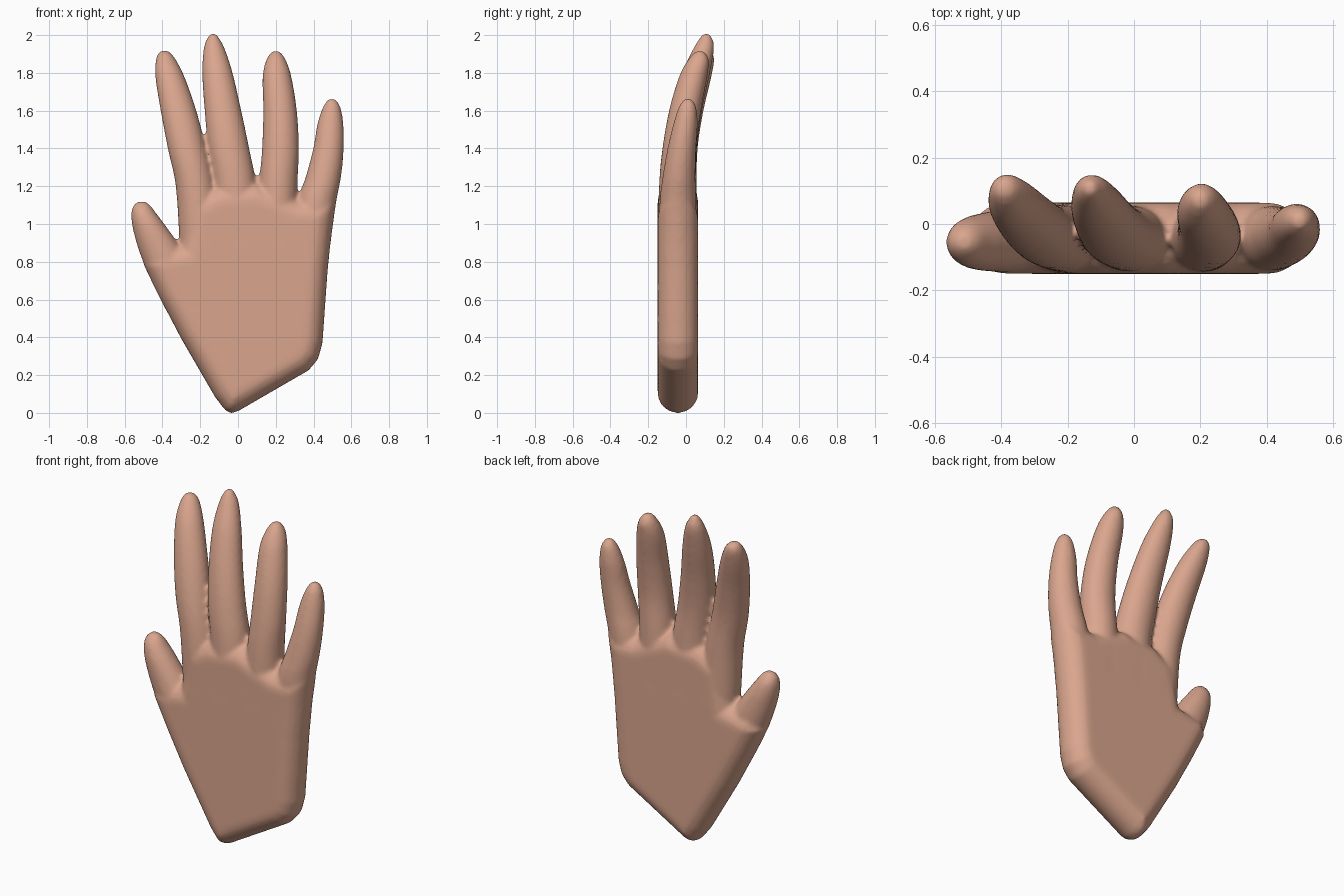
import bpy, bmesh, math
from mathutils import Vector

skin = bpy.data.materials.new("skin")
skin.diffuse_color = (0.70, 0.38, 0.27, 1)
SIDES = 24


def loft(bm, rings):
    """Skin a list of closed rings and cap both ends."""
    loops = [[bm.verts.new(p) for p in ring] for ring in rings]
    n = len(loops[0])
    for a, b in zip(loops, loops[1:]):
        for i in range(n):
            j = (i + 1) % n
            bm.faces.new((a[i], a[j], b[j], b[i]))
    bm.faces.new(loops[0])
    bm.faces.new(loops[-1])


def finger(bm, rows, steps=6):
    """Rows of (height, left x, right x, centre y, half depth), smoothly joined."""
    pts = [Vector(r) for r in rows]
    pts = [2 * pts[0] - pts[1]] + pts + [pts[-1]]
    path = []
    for p0, p1, p2, p3 in zip(pts, pts[1:], pts[2:], pts[3:]):
        for s in range(steps):
            t = s / steps
            path.append(0.5 * (2 * p1 + (p2 - p0) * t
                               + (2 * p0 - 5 * p1 + 4 * p2 - p3) * t * t
                               + (3 * p1 - p0 - 3 * p2 + p3) * t ** 3))
    path.append(pts[-1])
    rings = []
    for z, xl, xr, yc, ry in path:
        ring = []
        for i in range(SIDES):
            a = 2 * math.pi * i / SIDES
            ring.append(((xl + xr) / 2 + (xr - xl) / 2 * math.cos(a),
                         yc + ry * math.sin(a), z))
        rings.append(ring)
    loft(bm, rings)


def inset(outline, d):
    """Move a counter-clockwise outline inwards with mitred corners."""
    out = []
    for i, p in enumerate(outline):
        a = (p - outline[i - 1]).normalized()
        b = (outline[(i + 1) % len(outline)] - p).normalized()
        na, nb = Vector((-a.y, a.x)), Vector((-b.y, b.x))
        out.append(p + (na + nb) * d / (1 + na.dot(nb)))
    return out


bm = bmesh.new()

# Palm: flat front and back with a fully rounded rim
outline = [Vector(p) for p in (
    (-0.065, 0.01), (-0.035, -0.002), (0.0, 0.008), (0.375, 0.225), (0.425, 0.285),
    (0.448, 0.37), (0.475, 0.75), (0.495, 0.95), (0.52, 1.12), (0.32, 1.13),
    (0.10, 1.22), (-0.12, 1.20), (-0.27, 1.12), (-0.31, 0.89), (-0.46, 0.86),
    (-0.498, 0.78), (-0.41, 0.60), (-0.30, 0.39), (-0.12, 0.08))]
rings = []
for k in range(13):
    a = math.pi * (k / 12 - 0.5)
    ring = inset(outline, 0.10 * (1 - math.cos(a)))
    rings.append([(p.x, -0.043 + 0.107 * math.sin(a), p.y) for p in ring])
loft(bm, rings)

# Thumb
finger(bm, [(0.55, -0.385, -0.12, -0.045, 0.10), (0.70, -0.46, -0.20, -0.048, 0.10),
            (0.85, -0.522, -0.285, -0.052, 0.093), (0.98, -0.558, -0.375, -0.055, 0.083),
            (1.06, -0.565, -0.435, -0.055, 0.065), (1.10, -0.552, -0.465, -0.055, 0.04),
            (1.118, -0.53, -0.49, -0.055, 0.02)])
# Index finger
finger(bm, [(0.90, -0.31, -0.07, -0.043, 0.105), (1.20, -0.33, -0.122, -0.042, 0.10),
            (1.40, -0.372, -0.168, -0.03, 0.092), (1.60, -0.41, -0.22, 0.008, 0.085),
            (1.78, -0.438, -0.283, 0.06, 0.075), (1.88, -0.433, -0.335, 0.098, 0.052),
            (1.918, -0.41, -0.37, 0.105, 0.02)])
# Middle finger
finger(bm, [(0.90, -0.12, 0.12, -0.043, 0.105), (1.20, -0.13, 0.098, -0.043, 0.10),
            (1.40, -0.158, 0.06, -0.033, 0.092), (1.60, -0.177, 0.018, 0.0, 0.085),
            (1.80, -0.19, -0.028, 0.052, 0.075), (1.94, -0.18, -0.075, 0.097, 0.052),
            (2.006, -0.15, -0.115, 0.107, 0.02)])
# Ring finger
finger(bm, [(0.90, 0.09, 0.31, -0.043, 0.105), (1.20, 0.11, 0.315, -0.043, 0.10),
            (1.40, 0.127, 0.323, -0.035, 0.09), (1.60, 0.133, 0.312, -0.005, 0.085),
            (1.78, 0.13, 0.283, 0.038, 0.075), (1.87, 0.15, 0.253, 0.066, 0.055),
            (1.916, 0.18, 0.22, 0.073, 0.02)])
# Little finger
finger(bm, [(0.80, 0.26, 0.478, -0.043, 0.10), (1.10, 0.31, 0.518, -0.043, 0.098),
            (1.25, 0.358, 0.546, -0.037, 0.087), (1.40, 0.398, 0.56, -0.022, 0.076),
            (1.53, 0.42, 0.558, -0.003, 0.064), (1.62, 0.45, 0.542, 0.008, 0.046),
            (1.663, 0.48, 0.515, 0.01, 0.018)])

bmesh.ops.recalc_face_normals(bm, faces=bm.faces)
mesh = bpy.data.meshes.new("hand")
bm.to_mesh(mesh)
bm.free()
mesh.materials.append(skin)
hand = bpy.data.objects.new("hand", mesh)
bpy.context.collection.objects.link(hand)

# Fuse palm and fingers into one soft surface
fuse = hand.modifiers.new("fuse", 'REMESH')
fuse.mode = 'VOXEL'
fuse.voxel_size = 0.012
fuse.use_smooth_shade = True
soften = hand.modifiers.new("soften", 'SMOOTH')
soften.factor = 0.5
soften.iterations = 6
